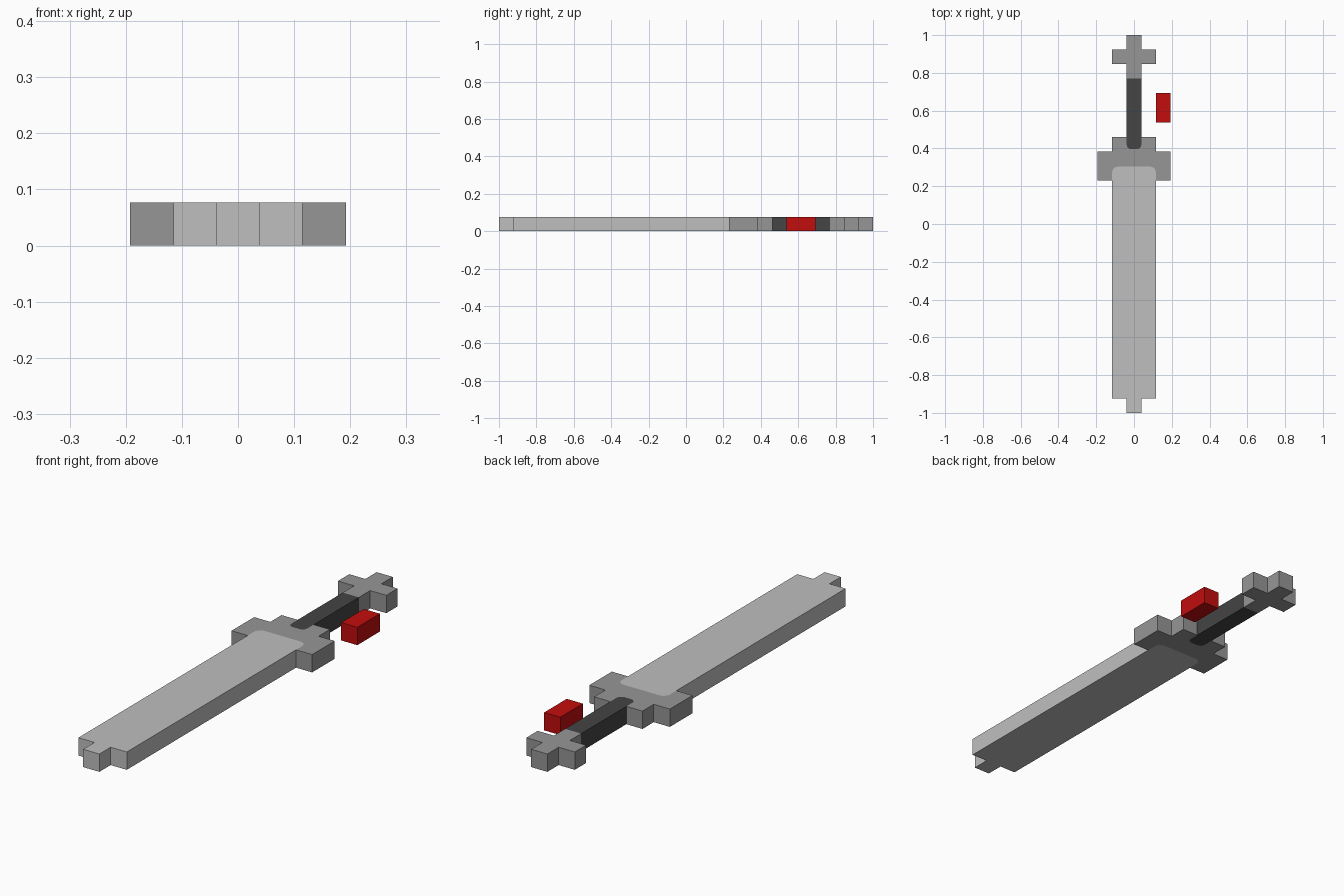
import bpy
import bmesh
import math

cube = bpy.data.objects.get("Cube")
if cube:
    bpy.data.objects.remove(cube, do_unlink=True)

U = 2 / 26  # block size: the sword is 26 blocks long and one block thick


def material(name, rgb):
    mat = bpy.data.materials.new(name)
    mat.use_nodes = True
    mat.diffuse_color = (*rgb, 1)
    mat.node_tree.nodes["Principled BSDF"].inputs["Base Color"].default_value = (*rgb, 1)
    return mat


light_steel = material("light steel", (0.52, 0.52, 0.52))
grey_metal = material("grey metal", (0.305, 0.305, 0.305))
dark_grip = material("dark grip", (0.058, 0.058, 0.058))
red = material("red", (0.54, 0.004, 0.004))


def slab(name, outline, mat):
    """Extrude an outline given in blocks to a flat slab one block thick."""
    bm = bmesh.new()
    face = bm.faces.new([bm.verts.new((x * U, y * U, 0)) for x, y in outline])
    ext = bmesh.ops.extrude_face_region(bm, geom=[face])
    top = [v for v in ext["geom"] if isinstance(v, bmesh.types.BMVert)]
    bmesh.ops.translate(bm, verts=top, vec=(0, 0, U))
    bmesh.ops.recalc_face_normals(bm, faces=bm.faces)
    mesh = bpy.data.meshes.new(name)
    bm.to_mesh(mesh)
    bm.free()
    mesh.materials.append(mat)
    obj = bpy.data.objects.new(name, mesh)
    bpy.context.collection.objects.link(obj)
    return obj


def mirrored(half):
    """Complete a right-hand half outline with its mirror image."""
    return half + [(-x, y) for x, y in reversed(half)]


def corner(cx, cy, r, a0, a1, steps=5):
    """Points along a rounded corner, angles in degrees."""
    angles = [math.radians(a0 + (a1 - a0) * i / steps) for i in range(steps + 1)]
    return [(cx + r * math.cos(a), cy + r * math.sin(a)) for a in angles]


# Rounded ends of the blade and the grip, set flush into the guard
blade_end = corner(1.1, 3.55, 0.4, 0, 90)
grip_end = corner(0.2, 5.45, 0.3, 0, -90)

# Blade with its stepped tip
slab("blade", mirrored([(0.5, -13), (0.5, -12), (1.5, -12), (1.5, 3)] + blade_end), light_steel)

# Guard, split along the centre line around the two rounded ends
guard_half = ([(0, 3.95)] + blade_end[::-1] + [(1.5, 3), (2.5, 3), (2.5, 5), (1.5, 5),
              (1.5, 6), (0.5, 6)] + grip_end + [(0, 5.15)])
guard = slab("guard", guard_half, grey_metal)
mirror = guard.modifiers.new("Mirror", "MIRROR")
mirror.use_clip = True

# Grip
slab("grip", mirrored(grip_end[::-1] + [(0.5, 6), (0.5, 10)]), dark_grip)

# Cross-shaped pommel
slab("pommel", mirrored([(0.5, 10), (0.5, 11), (1.5, 11), (1.5, 12), (0.5, 12), (0.5, 13)]),
     grey_metal)

# Loose red block beside the grip
slab("red_block", [(1.5, 7), (2.5, 7), (2.5, 9), (1.5, 9)], red)
